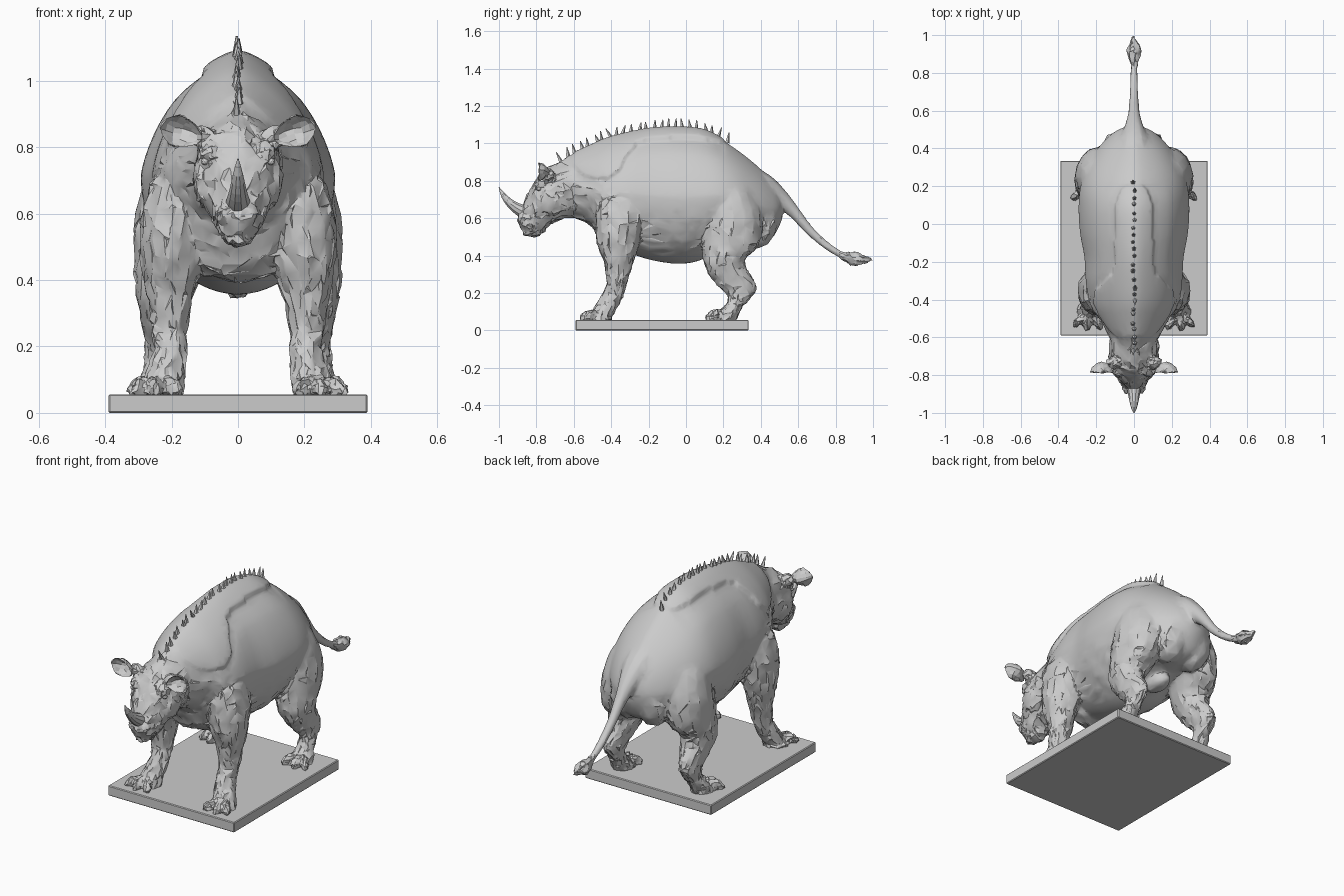
import bpy, bmesh, math, random
from mathutils import Vector, Matrix

if "Cube" in bpy.data.objects:
    bpy.data.objects.remove(bpy.data.objects["Cube"])

random.seed(4)
hide = bpy.data.materials.new("stone grey")
hide.diffuse_color = (0.6, 0.6, 0.6, 1)
hide.use_nodes = True
hide.node_tree.nodes["Principled BSDF"].inputs["Base Color"].default_value = hide.diffuse_color


def finish(name, bm):
    bmesh.ops.recalc_face_normals(bm, faces=bm.faces)
    me = bpy.data.meshes.new(name)
    bm.to_mesh(me)
    bm.free()
    ob = bpy.data.objects.new(name, me)
    bpy.context.collection.objects.link(ob)
    me.materials.append(hide)
    return ob


def shake(amount):
    return Vector([random.uniform(-amount, amount) for _ in range(3)])


def refine(rings, steps):
    """Smooth in-between rings with a Catmull-Rom spline."""
    out = []
    for i in range(len(rings) - 1):
        p = [rings[max(0, min(len(rings) - 1, i + k))] for k in (-1, 0, 1, 2)]
        for s in range(steps):
            t = s / steps
            out.append(tuple(0.5 * (2 * b + (c - a) * t + (2 * a - 5 * b + 4 * c - d) * t * t
                                    + (3 * b - a - 3 * c + d) * t ** 3) for a, b, c, d in zip(*p)))
    return out + [rings[-1]]


def ring_point(ring, ang, roof=0.0, grow=1.0):
    """Ring = centre x, two opposite points in the yz plane, half width."""
    x, ya, za, yb, zb, w = ring
    s, c = math.sin(ang), math.cos(ang)
    u = max(0, s)
    return Vector((x + w * c * grow * (1 - roof * (u + u ** 6)),
                   (ya + yb) / 2 + (ya - yb) / 2 * s * grow,
                   (za + zb) / 2 + (za - zb) / 2 * s * grow))


def loft(name, rings, sides, steps=1, roof=0.0, jitter=0.0, mirror=False, shape=None):
    bm = bmesh.new()
    rows = []
    for r in refine(rings, steps):
        row = []
        for k in range(sides):
            p = ring_point(r, math.tau * k / sides, roof)
            if shape:
                p = ring_point(r, math.tau * k / sides, roof, shape(p))
            row.append(bm.verts.new(p + shake(jitter)))
        rows.append(row)
    for a, b in zip(rows, rows[1:]):
        for k in range(sides):
            n = (k + 1) % sides
            bm.faces.new((a[k], a[n], b[n], b[k]))
    bm.faces.new(rows[0])
    bm.faces.new(rows[-1])
    bmesh.ops.triangulate(bm, faces=bm.faces)
    return paired(name, bm, mirror)


def paired(name, bm, mirror):
    if not mirror:
        return [finish(name, bm)]
    other = bm.copy()
    bmesh.ops.scale(other, vec=(-1, 1, 1), verts=other.verts)
    return [finish("right_" + name, bm), finish("left_" + name, other)]


def blob(name, loc, size, rot=(0, 0, 0), jitter=0.0, mirror=True, detail=2):
    bm = bmesh.new()
    bmesh.ops.create_icosphere(bm, subdivisions=detail, radius=1)
    m = (Matrix.Translation(loc) @ Matrix.Rotation(rot[2], 4, 'Z') @ Matrix.Rotation(rot[1], 4, 'Y')
         @ Matrix.Rotation(rot[0], 4, 'X') @ Matrix.Diagonal((*size, 1)))
    for v in bm.verts:
        v.co = m @ v.co + shake(jitter)
    return paired(name, bm, mirror)


def round_path(pts):
    """Circular rings along a path of (y, z, radius) in the centre plane."""
    out = []
    for i, (y, z, r) in enumerate(pts):
        a, b = pts[max(0, i - 1)], pts[min(len(pts) - 1, i + 1)]
        d = Vector((b[0] - a[0], b[1] - a[1])).normalized()
        out.append((0, y - d.y * r, z + d.x * r, y + d.y * r, z - d.x * r, r))
    return out


def fuse(name, parts, voxel, ratio, angle):
    """Melt overlapping parts into one skin, rough on the head and limbs."""
    bpy.ops.object.select_all(action='DESELECT')
    for p in parts:
        p.select_set(True)
    ob = parts[0]
    bpy.context.view_layer.objects.active = ob
    bpy.ops.object.join()
    ob.name = name
    m = ob.modifiers.new("melt", 'REMESH')
    m.mode, m.voxel_size = 'VOXEL', voxel
    m = ob.modifiers.new("soften", 'SMOOTH')
    m.factor, m.iterations = 0.5, 2
    m = ob.modifiers.new("facet", 'DECIMATE')
    m.ratio = ratio
    bpy.ops.object.convert(target='MESH')
    for v in ob.data.vertices:
        x, y, z = v.co
        if y < -.62 or y > .82 or (z < .62 and abs(x) > .13) or (y < -.35 and z < .8):
            v.co += shake(.0045)
    ob.data.materials.clear()
    ob.data.materials.append(hide)
    bpy.ops.object.shade_smooth_by_angle(angle=math.radians(angle))


# Plinth
bm = bmesh.new()
bmesh.ops.create_cube(bm, size=1)
bmesh.ops.scale(bm, vec=(0.78, 0.925, 0.056), verts=bm.verts)
bmesh.ops.translate(bm, vec=(0, -0.128, 0.028), verts=bm.verts)
bmesh.ops.bevel(bm, geom=bm.edges[:], offset=0.004, segments=1, affect='EDGES')
finish("plinth", bm)

# Torso, with a raised hide over the neck and along the spine
body = [(0, -.70, .88, -.66, .62, .09), (0, -.62, .935, -.58, .595, .13),
        (0, -.52, .98, -.50, .55, .18), (0, -.42, 1.02, -.43, .44, .232),
        (0, -.30, 1.05, -.30, .41, .255), (0, -.18, 1.07, -.18, .375, .262),
        (0, -.05, 1.075, -.05, .357, .285), (0, .08, 1.065, .06, .37, .293),
        (0, .18, 1.025, .17, .42, .287), (0, .28, .96, .27, .45, .262),
        (0, .38, .88, .38, .46, .205), (0, .45, .81, .455, .49, .145),
        (0, .49, .755, .495, .55, .095), (0, .515, .70, .515, .60, .045)]
hem = [(-.60, .88), (-.55, .83), (-.48, .81), (-.41, .815), (-.36, .85), (-.32, .93),
       (-.26, 1.0), (-.18, 1.02), (-.05, 1.03), (.08, 1.025), (.2, 1.0)]


def hide_fold(p):
    """Swell above the hem, shallow groove just below it."""
    for (y0, z0), (y1, z1) in zip(hem, hem[1:]):
        if y0 <= p.y < y1:
            d = p.z - z0 - (z1 - z0) * (p.y - y0) / (y1 - y0)
            return 1.045 if d > 0 else 1 - .025 * max(0, 1 + d / .08)
    return 1


skin = loft("torso", body, 120, 10, roof=0.22, shape=hide_fold)
skin += blob("chest", (0, -.36, .57), (.23, .125, .18), jitter=.006, mirror=False)

# Head
skin += loft("head", [(0, -.58, .92, -.54, .60, .125), (0, -.68, .895, -.61, .60, .13),
                      (0, -.77, .85, -.70, .58, .128), (0, -.825, .775, -.745, .55, .108),
                      (0, -.86, .70, -.77, .515, .08), (0, -.885, .645, -.79, .50, .066),
                      (0, -.90, .59, -.82, .505, .05), (0, -.885, .55, -.84, .51, .022)],
             18, 2, jitter=0.006)
skin += blob("brow", (.085, -.78, .79), (.035, .035, .022), (.5, .3, 0), 0.004)
skin += blob("cheek", (.092, -.72, .69), (.045, .07, .075), (.4, 0, 0), 0.005)
skin += blob("nostril", (.038, -.872, .60), (.025, .028, .027), jitter=0.003)
skin += blob("lower_lip", (0, -.835, .53), (.042, .042, .026), (.4, 0, 0), 0.003, False)
skin += blob("ear_root", (.105, -.735, .83), (.045, .035, .035), (0, -.3, 0), .003)

# Legs
skin += loft("front_leg", [(.12, -.43, .80, -.26, .80, .06), (.16, -.475, .68, -.235, .70, .105),
                           (.185, -.485, .57, -.23, .57, .113), (.198, -.475, .47, -.255, .46, .096),
                           (.205, -.435, .36, -.29, .34, .072), (.205, -.425, .25, -.325, .23, .053),
                           (.21, -.465, .16, -.355, .14, .053), (.225, -.50, .10, -.39, .09, .062),
                           (.235, -.52, .05, -.40, .05, .072)], 14, 2, jitter=0.006, mirror=True)
skin += loft("hind_leg", [(.12, .16, .82, .30, .82, .08), (.15, .11, .74, .36, .74, .12),
                          (.172, .09, .60, .41, .60, .134), (.20, .085, .46, .39, .46, .112),
                          (.22, .10, .34, .31, .37, .088), (.23, .16, .25, .36, .27, .06),
                          (.235, .22, .19, .375, .215, .046), (.24, .215, .14, .315, .14, .043),
                          (.245, .16, .09, .28, .09, .056), (.245, .13, .05, .265, .05, .062)],
             16, 3, jitter=0.003, mirror=True)
skin += blob("buttock", (.075, .375, .59), (.1, .122, .155), jitter=.003)

# Three toes on each foot
for foot, cx, cy in (("front", .235, -.51), ("hind", .245, .16)):
    for i, a in enumerate((-.5, .15, .75)):
        skin += blob(f"{foot}_toe_{i + 1}", (cx + .08 * math.sin(a), cy + .035 - .05 * math.cos(a), .078),
                     (.025, .055, .032), (.45, 0, a), .004, detail=1)

# Soft lump under the groin
skin += blob("groin", (0, .19, .42), (.055, .09, .05), jitter=.004, mirror=False)

# Tail with a tuft
skin += loft("tail", round_path([(.34, .77, .11), (.43, .74, .085), (.51, .695, .052), (.58, .63, .032),
                                 (.66, .535, .024), (.75, .455, .02), (.82, .41, .018),
                                 (.86, .39, .021)]), 12, 3)
skin += loft("tuft", round_path([(.83, .405, .016), (.87, .388, .03), (.91, .38, .039),
                                 (.95, .378, .026), (.995, .375, .008)]), 9, 2, jitter=.006)
fuse("body", skin, 0.0085, 0.13, 26)

# Nose horn
loft("horn", round_path([(-.85, .625, .04), (-.89, .645, .034), (-.935, .675, .025),
                         (-.975, .72, .015), (-1.0, .765, .002)]), 10, 2)

# Eyes
blob("eye", (.1, -.787, .757), (.012, .013, .011))

# Ears, cupped towards the front
bm = bmesh.new()
bmesh.ops.create_uvsphere(bm, u_segments=14, v_segments=9, radius=1)
m = (Matrix.Translation((.17, -.765, .846)) @ Matrix.Rotation(-.3, 4, 'Y')
     @ Matrix.Diagonal((.065, .035, .044, 1)))
for v in bm.verts:
    if v.co.y < 0:
        v.co.y *= -.55
    v.co.y -= .7 * (v.co.x ** 2 + v.co.z ** 2)
    v.co.z *= 1 - .2 * abs(v.co.x) + (.2 if v.co.x > 0 else 0)
    v.co = m @ v.co + shake(.004)
paired("ear", bm, True)

# Row of bristles along the spine
bm = bmesh.new()
dense = refine(body, 12)
for i in range(24):
    y = -.68 + i * .039 + random.uniform(-.008, .008)
    r = min(dense, key=lambda q: abs(q[1] - y))
    m = (Matrix.Translation((random.uniform(-.006, .006), y, r[2] + .03))
         @ Matrix.Rotation(random.uniform(-.25, .25) + (.35 if y < -.4 else -.1), 4, 'X'))
    bmesh.ops.create_cone(bm, cap_ends=True, segments=5, radius1=.013, radius2=.002,
                          depth=random.uniform(.04, .065), matrix=m)
finish("spine_bristles", bm)
